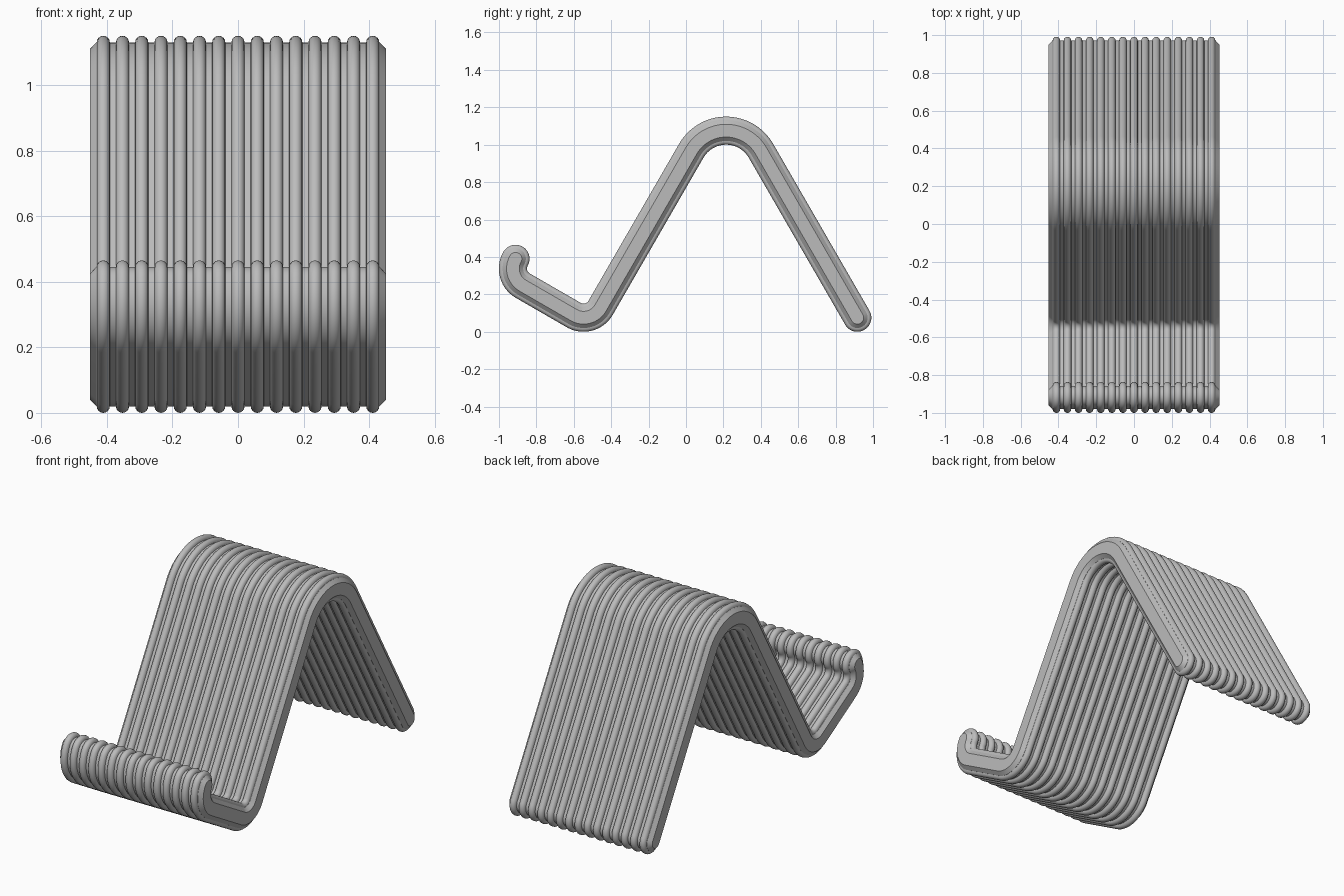
import bpy, bmesh, math
from mathutils import Vector

cube = bpy.data.objects.get("Cube")
if cube:
    bpy.data.objects.remove(cube, do_unlink=True)

grey = bpy.data.materials.new("plain_grey")
grey.use_nodes = True
colour = (0.5, 0.5, 0.5, 1)
grey.diffuse_color = colour
grey.node_tree.nodes["Principled BSDF"].inputs["Base Color"].default_value = colour

RIBS, PITCH, RIB_R = 15, 0.0587, 0.02
BASE = 0.055                      # half thickness of the sheet between ribs
CAP_STEPS = 24


def direction(angle):
    return Vector((math.cos(angle), math.sin(angle)))


def bent_path(pos, angle, moves):
    """Centre line in the y-z plane: (straight length, turn in degrees, bend radius)."""
    path = [(pos.copy(), angle)]
    for length, turn, radius in moves:
        pos = pos + direction(angle) * length
        path.append((pos.copy(), angle))
        turn = math.radians(turn)
        side = math.copysign(math.pi / 2, turn)
        centre = pos + direction(angle + side) * radius
        steps = max(1, round(abs(math.degrees(turn)) / 4))
        for i in range(1, steps + 1):
            a = angle + turn * i / steps
            path.append((centre - direction(a + side) * radius, a))
        pos, angle = path[-1]
    return path


# Back foot, up over the top bend, down to the front bend, out to the lip hook
path = bent_path(Vector((0.916, 0.075)), math.radians(120),
                 [(1.0306, 120, 0.215), (0.97, -90, 0.105), (0.315, -90, 0.105)])

# Closed outline as (point, outward direction), with half-round ends
outline = [(p, direction(a + math.pi / 2)) for p, a in path]
end, a_end = path[-1]
outline += [(end, direction(a_end + math.pi * (0.5 - i / CAP_STEPS))) for i in range(1, CAP_STEPS)]
outline += [(p, direction(a - math.pi / 2)) for p, a in reversed(path)]
start, a_start = path[0]
outline += [(start, direction(a_start - math.pi * (0.5 + i / CAP_STEPS))) for i in range(1, CAP_STEPS)]

# Half thickness across the width: bevelled edges and rounded ribs
section = [(-0.452, 0.034), (-0.432, BASE)]
for r in range(RIBS):
    x = (r - (RIBS - 1) / 2) * PITCH
    for i in range(9):
        t = math.pi * i / 8
        section.append((x - RIB_R * math.cos(t), BASE + RIB_R * math.sin(t)))
section += [(0.432, BASE), (0.452, 0.034)]

# Loft the outline across the width
bm = bmesh.new()
rings = []
for x, h in section:
    ring = []
    for p, n in outline:
        q = p + n * h
        ring.append(bm.verts.new((x, q.x, q.y)))
    rings.append(ring)
count = len(outline)
for a, b in zip(rings, rings[1:]):
    for i in range(count):
        j = (i + 1) % count
        bm.faces.new((a[i], a[j], b[j], b[i]))
bm.faces.new(rings[0])
bm.faces.new(rings[-1])
bmesh.ops.recalc_face_normals(bm, faces=bm.faces)

mesh = bpy.data.meshes.new("ribbed_stand")
bm.to_mesh(mesh)
bm.free()
mesh.materials.append(grey)
stand = bpy.data.objects.new("ribbed_stand", mesh)
bpy.context.collection.objects.link(stand)
bpy.context.view_layer.objects.active = stand
stand.select_set(True)
bpy.ops.object.shade_smooth_by_angle(angle=math.radians(32))
